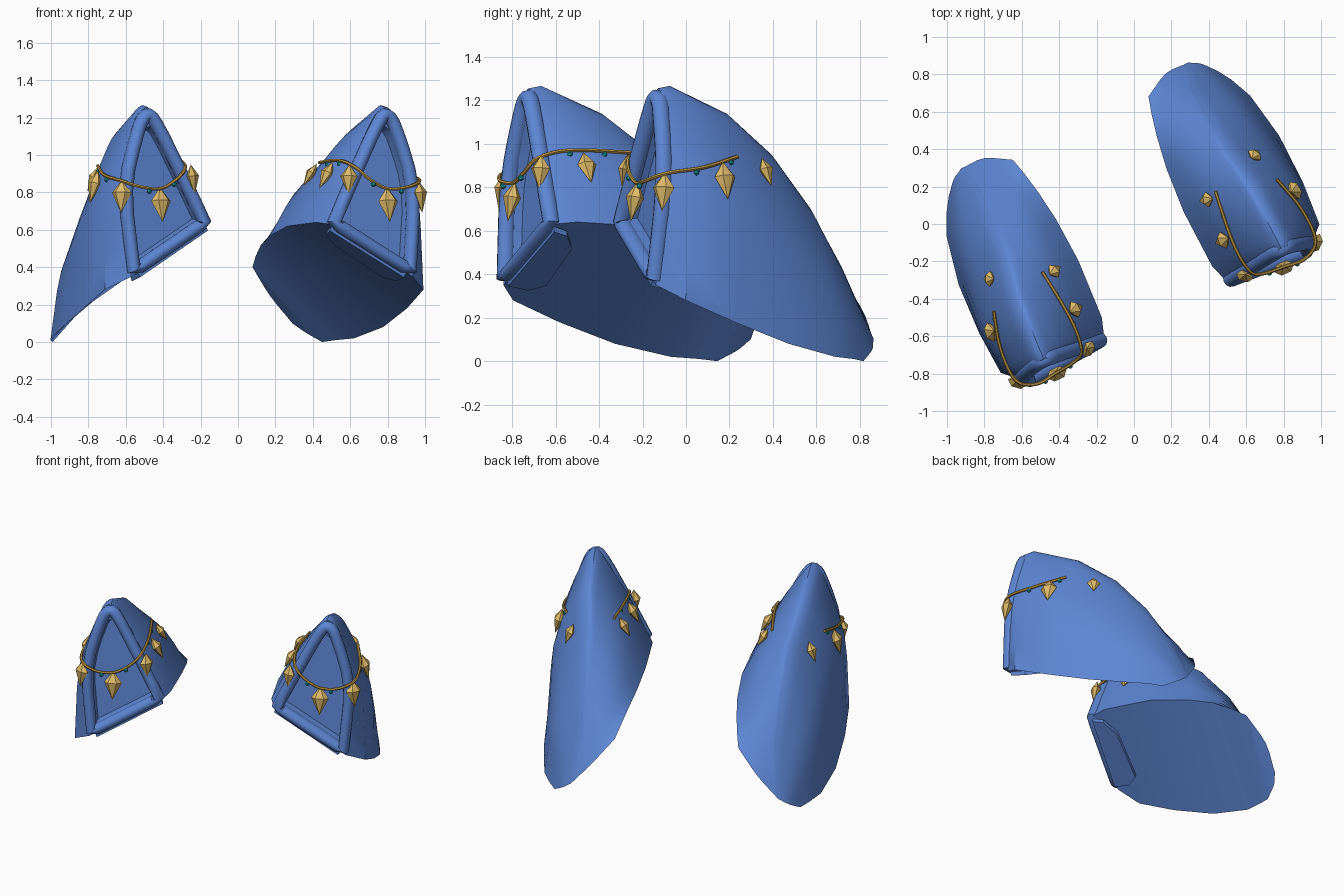
import bpy, bmesh, math
from mathutils import Vector, Matrix
from mathutils.bvhtree import BVHTree

cube = bpy.data.objects.get("Cube")
if cube:
    bpy.data.objects.remove(cube)


def material(name, rgb):
    m = bpy.data.materials.new(name)
    m.use_nodes = True
    m.diffuse_color = (*rgb, 1)
    m.node_tree.nodes["Principled BSDF"].inputs["Base Color"].default_value = (*rgb, 1)
    return m


BLUE = material("blue", (0.11, 0.24, 0.66))
GOLD = material("gold", (0.74, 0.5, 0.14))
DARK_GOLD = material("dark_gold", (0.52, 0.32, 0.06))
TEAL = material("teal", (0.01, 0.4, 0.42))

# The two guards are mirror images, and the pair is turned about z
TURN = Matrix.Translation((-0.038, -0.018, 0)) @ Matrix.Rotation(math.radians(25), 4, "Z")
SIDES = {"left": 1, "right": -1}


def build_pair(name, verts, faces, mat, smooth=True):
    for side, sign in SIDES.items():
        me = bpy.data.meshes.new(name)
        me.from_pydata([tuple(v) for v in verts], [], faces)
        bm = bmesh.new()
        bm.from_mesh(me)
        bm.transform(TURN @ Matrix.Diagonal((sign, 1, 1, 1)))
        bmesh.ops.recalc_face_normals(bm, faces=bm.faces)
        bm.to_mesh(me)
        bm.free()
        me.materials.append(mat)
        ob = bpy.data.objects.new(f"{side}_{name}", me)
        bpy.context.collection.objects.link(ob)
        if smooth:
            bpy.ops.object.select_all(action="DESELECT")
            ob.select_set(True)
            bpy.context.view_layer.objects.active = ob
            bpy.ops.object.shade_smooth_by_angle(angle=math.radians(40))


def spline(pts, steps):
    """Smooth path through the points."""
    pts = [Vector(p) for p in pts]
    ext = [2 * pts[0] - pts[1]] + pts + [2 * pts[-1] - pts[-2]]
    out = []
    for a, b, c, d in zip(ext, ext[1:], ext[2:], ext[3:]):
        for i in range(steps):
            t = i / steps
            out.append(0.5 * (2 * b + (c - a) * t + (2 * a - 5 * b + 4 * c - d) * t ** 2
                              + (3 * b - a - 3 * c + d) * t ** 3))
    return out + [pts[-1]]


def tube(pts, ra, rb, axis, sides, closed):
    """Sweep an ellipse along a path; rb is the radius along the axis."""
    n, verts, faces = len(pts), [], []
    for i, p in enumerate(pts):
        a = pts[i - 1] if closed or i else p
        b = pts[(i + 1) % n] if closed or i < n - 1 else p
        u = (b - a).cross(axis).normalized()
        v = u.cross(b - a).normalized()
        for k in range(sides):
            t = math.tau * k / sides
            verts.append(p + u * ra * math.cos(t) + v * rb * math.sin(t))
    for i in range(n if closed else n - 1):
        j = (i + 1) % n
        for k in range(sides):
            m = (k + 1) % sides
            faces.append((i * sides + k, i * sides + m, j * sides + m, j * sides + k))
    if not closed:
        faces += [tuple(range(sides)), tuple(range((n - 1) * sides, n * sides))]
    return verts, faces


# Shell stations, front to back: inner foot, ridge, outer foot, inner and outer bulge, bow
STATIONS = [
    ((.36, -.485, .63), (.717, -.45, 1.252), (.83, -.52, .35), .02, .09, 0),
    ((.325, -.38, .64), (.717, -.39, 1.262), (.94, -.42, .28), .04, .085, 0),
    ((.31, -.05, .62), (.7, -.09, 1.13), (.955, -.18, .18), .05, .1, 0),
    ((.325, .2, .57), (.655, .157, .94), (.945, .1, .08), .05, .08, 0),
    ((.35, .37, .52), (.64, .36, .69), (.895, .36, .02), .04, .07, 0),
    ((.375, .49, .46), (.63, .52, .42), (.84, .48, .01), .02, .04, .02),
    ((.4, .585, .4), (.67, .66, .1), (.795, .55, 0), 0, 0, .035),
]


def bulged(p, q, t, bulge):
    d = q - p
    return p.lerp(q, t) + Vector((-d.z, 0, d.x)).normalized() * bulge


def arch(inner, ridge, outer, bulge_in, bulge_out, bow):
    """Arch over a rounded crown; the bow pushes the shoulders back."""
    a, r, b = Vector(inner), Vector(ridge), Vector(outer)
    back, crown = Vector((0, bow, 0)), bulge_out * .28
    s = bulged(a, r, .5, bulge_in) + back
    t = bulged(r, b, .5, bulge_out) + back * .5
    return spline([a, s, bulged(s, r, .8, crown), r, bulged(r, t, .25, crown), t, b], 3)


# Shell: lofted arches, flat underside, recessed front panel
arches = [arch(*s) for s in STATIONS]
N = len(arches[0])
verts = [v for ring in arches for v in ring]
faces = []
for i in range(len(arches) - 1):
    for k in range(N - 1):
        faces.append((i * N + k, i * N + k + 1, (i + 1) * N + k + 1, (i + 1) * N + k))
skin = list(faces)
for i in range(len(arches) - 1):
    faces.append((i * N, (i + 1) * N, (i + 2) * N - 1, (i + 1) * N - 1))
faces.append(tuple(range(len(verts) - N, len(verts))))
front = arches[0]
middle = (front[0] + front[-1] + front[N // 2]) / 3
base = len(verts)
verts += [v.lerp(middle, .2) for v in front]
verts += [v.lerp(middle, .24) + Vector((0, .06, 0)) for v in front]
for k in range(N):
    m = (k + 1) % N
    faces.append((k, m, base + m, base + k))
    faces.append((base + k, base + m, base + N + m, base + N + k))
faces.append(tuple(range(base + N, base + 2 * N)))
build_pair("shell", verts, faces, BLUE)
surface = BVHTree.FromPolygons(verts, skin)

# Rolled rim round the front opening
loop = [v.lerp(middle, .08) for v in front]
loop += [loop[-1].lerp(loop[0], t) for t in (.08, .35, .65, .92)]
build_pair("front_rim", *tube(loop, .036, .042, Vector((0, 1, 0)), 12, True), BLUE)

# Folded lip under the opening
lip = [Vector(p) for p in ((.37, -.48, .62), (.79, -.52, .37), (.79, -.42, .35),
                           (.74, -.35, .37), (.46, -.35, .54), (.38, -.41, .6))]
n = len(lip)
lip_faces = [tuple(range(n)), tuple(range(n, 2 * n))]
lip_faces += [(k, (k + 1) % n, n + (k + 1) % n, n + k) for k in range(n)]
build_pair("under_lip", lip + [p + Vector((-.01, 0, -.025)) for p in lip], lip_faces, BLUE)


def snap(p, gap):
    """Move a point onto the shell; return it with the outward direction."""
    q, normal, _, _ = surface.find_nearest(p)
    if normal.dot(q - Vector((.66, q.y, .6))) < 0:
        normal = -normal
    return q + normal * gap, normal


# Cord: lies on the flanks and hangs across the opening
inner_run = [(.5, -.02, .97), (.475, -.25, .975), (.48, -.4, .965)]
hanging = [(.505, -.505, .93), (.57, -.535, .87), (.67, -.545, .82), (.79, -.555, .83),
           (.885, -.49, .865)]
outer_run = [(.92, -.3, .9), (.855, -.1, .95)]
cord = [snap(Vector(p), .009)[0] for p in inner_run]
cord += [Vector(p) for p in hanging]
cord += [snap(Vector(p), .009)[0] for p in outer_run]
path = spline(cord, 5)
build_pair("cord", *tube(path, .0095, .0095, Vector((0, 0, 1)), 6, False), DARK_GOLD)

# Faceted pendants: centre, size, hanging free or resting on the shell
PENDANTS = [
    ((.805, .074, .88), .14, False), ((.9, -.2, .83), .18, False),
    ((.88, -.505, .78), .18, True), ((.67, -.555, .735), .19, True),
    ((.46, -.505, .87), .16, True), ((.43, -.28, .89), .16, False),
    ((.45, -.047, .89), .14, False),
]
verts, faces = [], []
for centre, size, free in PENDANTS:
    p, out = Vector(centre), Vector((0, -1, 0))
    if free:
        out = Vector((p.x - .67, -.25, .05)).normalized()
    else:
        p, out = snap(p, .015)
    across = out.cross(Vector((0, 0, 1))).normalized()
    up = across.cross(out)
    b = len(verts)
    verts += [p + up * size * .5, p - up * size * .5]
    for k in range(6):
        t = math.tau * k / 6
        verts.append(p + up * size * .1 + across * size * .3 * math.cos(t)
                     + out * size * .2 * math.sin(t))
    for k in range(6):
        m = (k + 1) % 6
        faces += [(b, b + 2 + k, b + 2 + m), (b + 1, b + 2 + m, b + 2 + k)]
build_pair("pendants", verts, faces, GOLD, smooth=False)

# Small beads strung below the cord
bm = bmesh.new()
for i in (3, 8, 21, 28, 39, 44):
    spot = path[i] + Vector((0, -.006 if 12 < i < 35 else 0, -.016))
    bmesh.ops.create_icosphere(bm, subdivisions=1, radius=.015,
                               matrix=Matrix.Translation(spot))
bm.verts.index_update()
build_pair("beads", [v.co.copy() for v in bm.verts],
           [tuple(v.index for v in f.verts) for f in bm.faces], TEAL)
bm.free()
